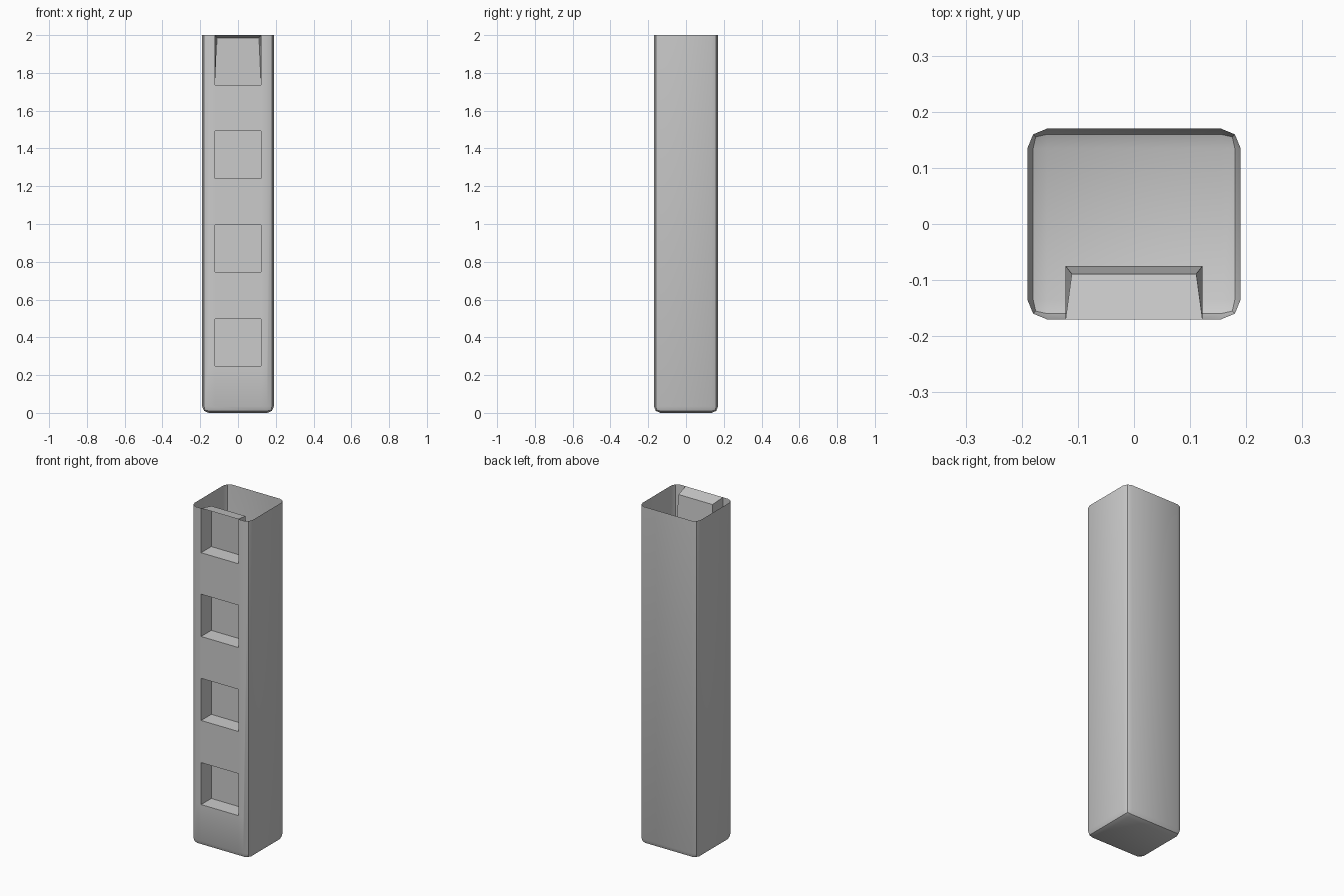
import bpy, bmesh, math
from mathutils import Matrix, Vector

if "Cube" in bpy.data.objects:
    bpy.data.objects.remove(bpy.data.objects["Cube"])

HX, HY, H = 0.19, 0.17, 2.0      # half width, half depth, height
PX, PY = 0.122, -0.075           # pocket half width, pocket back plane
POCKETS = [(0.249, 0.497), (0.746, 0.995), (1.242, 1.492), (1.737, H)]

bm = bmesh.new()

# Open-topped box, walls are a single sheet
bmesh.ops.create_cube(bm, size=1, matrix=Matrix.Translation((0, 0, H / 2)) @ Matrix.Diagonal((HX * 2, HY * 2, H, 1)))
top = [f for f in bm.faces if f.normal.z > 0.9]
bmesh.ops.delete(bm, geom=top, context='FACES_ONLY')

# Rounded uprights and bottom rim, two segments
rim = [e for e in bm.edges if not e.is_boundary]
bmesh.ops.bevel(bm, geom=rim, offset=0.035, offset_type='OFFSET', segments=2,
                profile=0.5, affect='EDGES', clamp_overlap=True)
bm.normal_update()


def front_faces():
    return [f for f in bm.faces if f.normal.y < -0.99]


def cut_front(point, normal):
    faces = front_faces()
    geom = set(faces)
    for f in faces:
        geom.update(f.edges)
        geom.update(f.verts)
    bmesh.ops.bisect_plane(bm, geom=list(geom), dist=1e-5, plane_co=point, plane_no=normal)
    bm.normal_update()


# Grid the front wall around the pockets
for z in [z for p in POCKETS for z in p if z < H - 0.01]:
    cut_front(Vector((0, 0, z)), Vector((0, 0, 1)))
for x in (-PX, PX):
    cut_front(Vector((x, 0, 0)), Vector((1, 0, 0)))

# Push the pockets inward
cells = []
for f in front_faces():
    c = f.calc_center_median()
    if abs(c.x) < 0.05 and any(a < c.z < b for a, b in POCKETS):
        cells.append(f)
backs = bmesh.ops.extrude_discrete_faces(bm, faces=cells)["faces"]
for f in backs:
    for v in f.verts:
        v.co.y = PY
        # the top pocket tapers in at its ceiling
        if v.co.z > H - 0.01:
            v.co = Vector((math.copysign(0.111, v.co.x), -0.089, 1.985))
bm.normal_update()

me = bpy.data.meshes.new("pocketed_tube")
bm.to_mesh(me)
bm.free()
tube = bpy.data.objects.new("pocketed_tube", me)
bpy.context.collection.objects.link(tube)
bpy.context.view_layer.objects.active = tube
tube.select_set(True)
bpy.ops.object.shade_smooth_by_angle(angle=math.radians(30))
